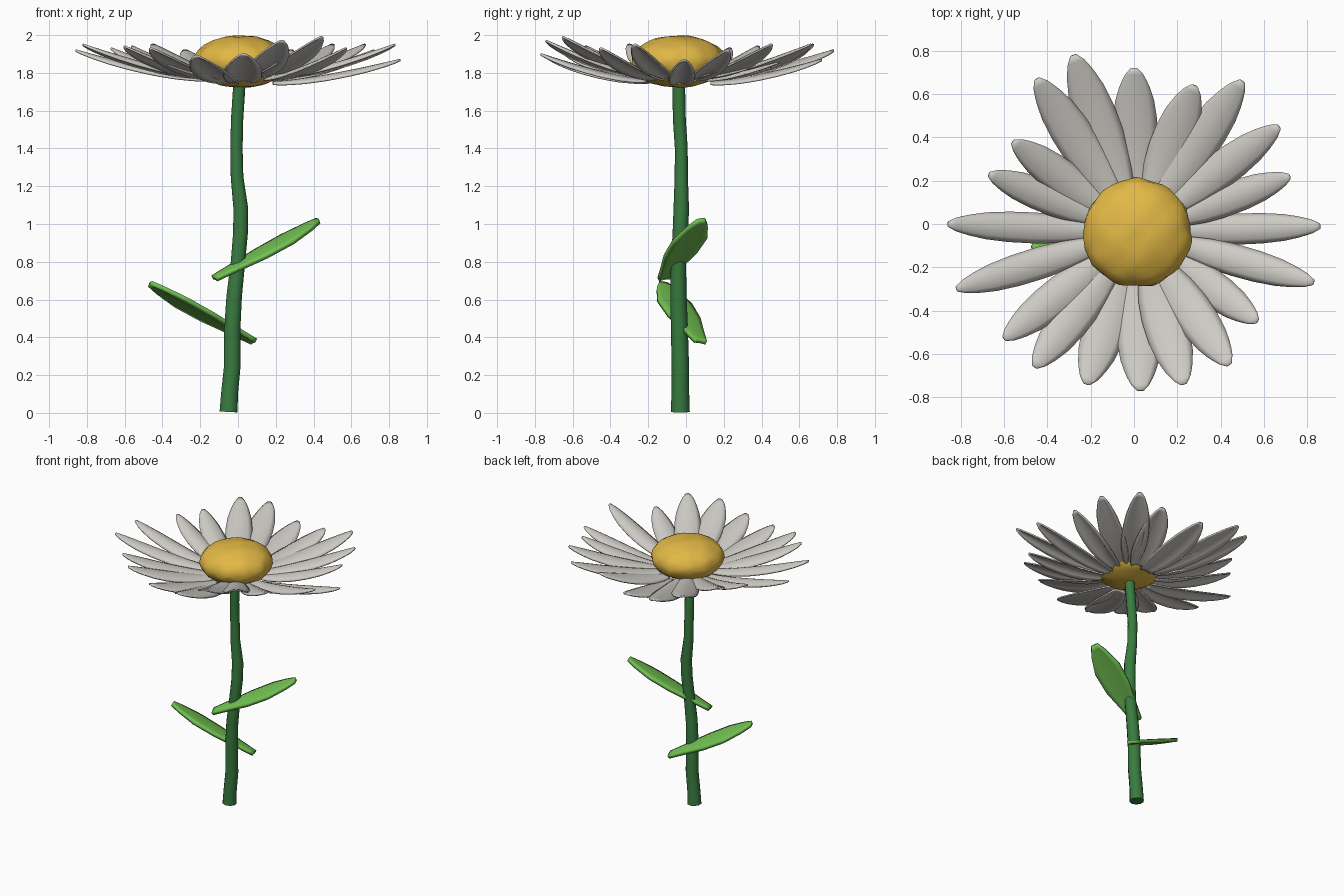
import bpy, bmesh, math, random
from mathutils import Vector

random.seed(4)
if "Cube" in bpy.data.objects:
    bpy.data.objects.remove(bpy.data.objects["Cube"])


def material(name, rgb):
    m = bpy.data.materials.new(name)
    m.use_nodes = True
    m.diffuse_color = (*rgb, 1)
    m.node_tree.nodes["Principled BSDF"].inputs["Base Color"].default_value = (*rgb, 1)
    return m


WHITE = material("petal_white", (0.62, 0.60, 0.56))
YELLOW = material("disc_yellow", (0.76, 0.48, 0.06))
STEM = material("stem_green", (0.04, 0.20, 0.05))
LEAF = material("leaf_green", (0.17, 0.54, 0.085))


def finish(obj, mat, angle=60):
    obj.data.materials.clear()
    obj.data.materials.append(mat)
    bpy.ops.object.select_all(action="DESELECT")
    obj.select_set(True)
    bpy.context.view_layer.objects.active = obj
    bpy.ops.object.shade_smooth_by_angle(angle=math.radians(angle))
    return obj


def from_bmesh(name, bm):
    mesh = bpy.data.meshes.new(name)
    bm.to_mesh(mesh)
    bm.free()
    obj = bpy.data.objects.new(name, mesh)
    bpy.context.collection.objects.link(obj)
    return obj


def sample(profile, t):
    """Linear lookup in a list of (position, value) pairs."""
    for (a, va), (b, vb) in zip(profile, profile[1:]):
        if t <= b:
            return va + (vb - va) * (t - a) / (b - a)
    return profile[-1][1]


def blade(name, base, tip, half, profile, mat, arch, bend, thick, roll=0, rows=20, cols=6):
    """Arched strip from base to tip; bend > 1 curls the end up, roll lifts one edge."""
    base, tip = Vector(base), Vector(tip)
    run = tip - base
    side = Vector((-run.y, run.x, 0)).normalized()
    side.z = roll
    bm = bmesh.new()
    grid = []
    for i in range(rows + 1):
        t = i / rows
        w = half * sample(profile, t)
        mid = base + run * t
        mid.z = base.z + run.z * t ** bend
        row = []
        for j in range(cols + 1):
            u = 2 * j / cols - 1
            drop = Vector((0, 0, -arch * u * u * w / half))
            row.append(bm.verts.new(mid + side * (u * w) + drop))
        grid.append(row)
    for a, b in zip(grid, grid[1:]):
        for j in range(cols):
            bm.faces.new((a[j], b[j], b[j + 1], a[j + 1]))
    bmesh.ops.recalc_face_normals(bm, faces=bm.faces)
    obj = from_bmesh(name, bm)
    mod = obj.modifiers.new("thickness", "SOLIDIFY")
    mod.thickness = thick
    mod.offset = 0
    return finish(obj, mat)


# Flower disc: flattened, lumpy ball
CENTRE = Vector((0.015, -0.04, 1.86))
bm = bmesh.new()
bmesh.ops.create_icosphere(bm, subdivisions=4, radius=1)
for v in bm.verts:
    bump = 1 + 0.02 * math.sin(9 * v.co.x + 2) * math.sin(8 * v.co.y) + random.uniform(-0.012, 0.012)
    v.co = CENTRE + Vector((v.co.x * 0.25, v.co.y * 0.25, v.co.z * 0.138)) * bump
finish(from_bmesh("flower_disc", bm), YELLOW)

# Petals: one per tip position, those with higher tips rooted higher
TIPS = [(0, 0.72, 1.87), (0.28, 0.64, 1.92), (0.5, 0.66, 1.95), (0.67, 0.45, 1.95),
        (0.72, 0.22, 1.92), (0.86, -0.01, 1.87), (0.83, -0.27, 1.95), (0.57, -0.45, 1.93),
        (0.44, -0.65, 1.99), (0.23, -0.74, 1.97), (0.03, -0.77, 1.9), (-0.22, -0.74, 1.89),
        (-0.46, -0.66, 1.93), (-0.6, -0.53, 1.94), (-0.82, -0.30, 1.95), (-0.86, 0, 1.92),
        (-0.67, 0.23, 1.93), (-0.56, 0.38, 1.94), (-0.45, 0.67, 1.95), (-0.28, 0.78, 1.92)]
PETAL = [(0, 0.4), (0.08, 0.62), (0.25, 0.88), (0.42, 1), (0.6, 0.98), (0.75, 0.86),
         (0.87, 0.64), (0.95, 0.4), (1, 0.14)]
for n, tip in enumerate(TIPS):
    out = Vector(tip) - CENTRE
    out.z = 0
    heading = out.normalized()
    base = CENTRE + heading * 0.17
    base.z = 1.75 + 0.4 * (tip[2] - 1.87)
    half = 0.102 - 0.033 * heading.x ** 2
    blade(f"petal_{n + 1}", base, tip, half, PETAL, WHITE, 0.026, 1.35, 0.01)

# Stem: wavy tapering tube
PATH = [(-0.05, -0.03, 0.005, 0.05), (-0.045, -0.03, 0.1, 0.047), (-0.03, -0.03, 0.25, 0.046),
        (-0.03, -0.035, 0.45, 0.045), (-0.02, -0.04, 0.62, 0.043), (0, -0.04, 0.8, 0.04),
        (0.013, -0.03, 0.95, 0.041), (0.015, -0.025, 1.08, 0.041), (-0.005, -0.025, 1.25, 0.035),
        (-0.008, -0.025, 1.4, 0.034), (-0.005, -0.035, 1.55, 0.034), (0.01, -0.04, 1.78, 0.034)]
curve = bpy.data.curves.new("stem", "CURVE")
curve.dimensions = "3D"
curve.bevel_depth = 1
curve.bevel_resolution = 3
curve.use_fill_caps = True
spline = curve.splines.new("POLY")
spline.points.add(len(PATH) - 1)
for p, (x, y, z, r) in zip(spline.points, PATH):
    p.co = (x, y, z, 1)
    p.radius = r
stem = bpy.data.objects.new("stem", curve)
bpy.context.collection.objects.link(stem)
bpy.ops.object.select_all(action="DESELECT")
stem.select_set(True)
bpy.context.view_layer.objects.active = stem
bpy.ops.object.convert(target="MESH")
finish(bpy.context.view_layer.objects.active, STEM)

# Leaves: the lower one is the upper one turned half way round
BLADE = [(0, 0.35), (0.2, 0.6), (0.45, 0.95), (0.7, 1), (0.9, 0.6), (1, 0.25)]
BASE, TIP = Vector((-0.125, -0.115, 0.715)), Vector((0.425, 0.08, 1.02))
for name, turn, shift in (("upper_leaf", 1, (0, 0, 0)), ("lower_leaf", -1, (-0.04, -0.04, -0.335))):
    ends = [Vector((p.x * turn, p.y * turn, p.z)) + Vector(shift) for p in (BASE, TIP)]
    blade(name, *ends, 0.095, BLADE, LEAF, 0.01, 1, 0.024, roll=0.16)
